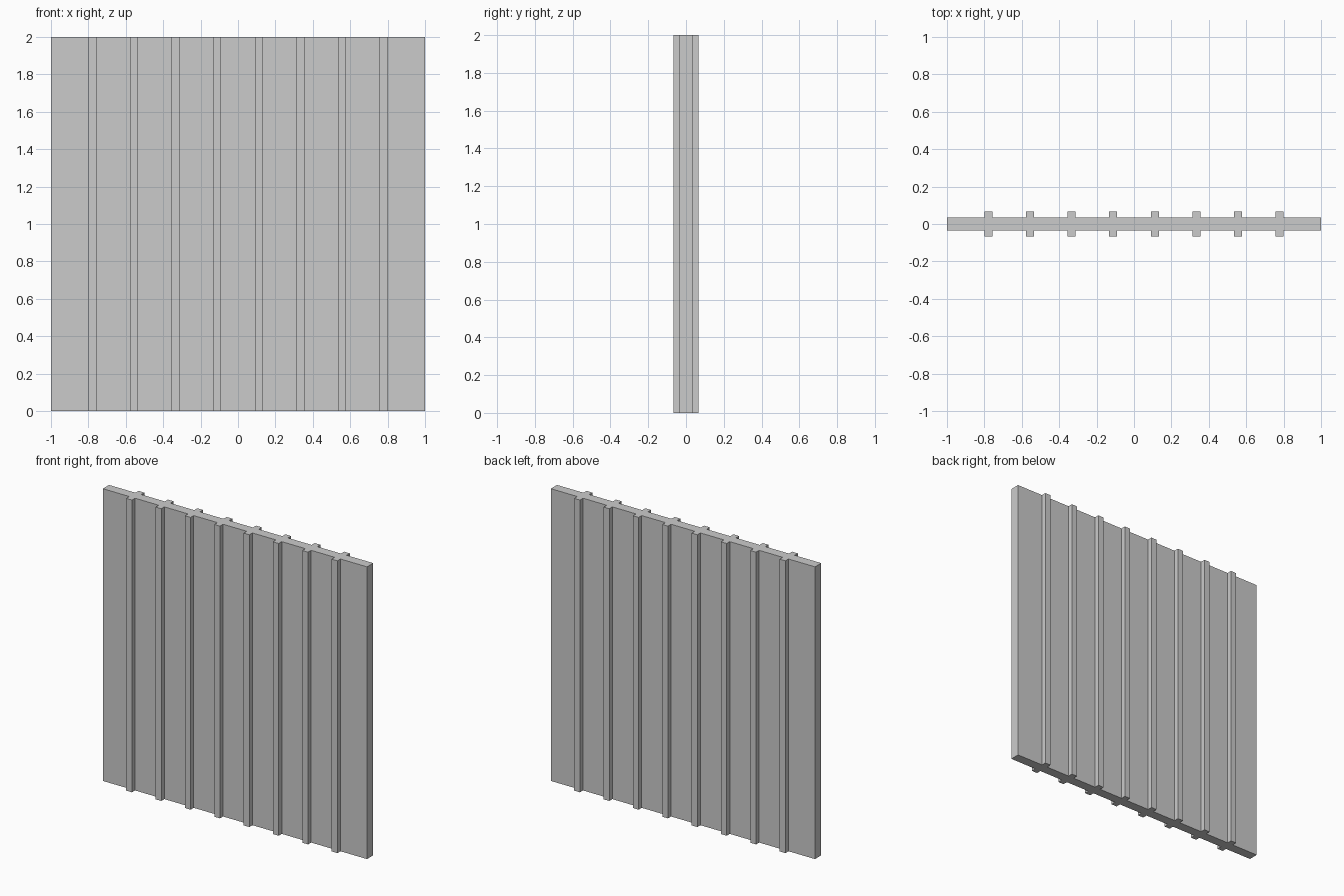
import bpy, bmesh

if "Cube" in bpy.data.objects:
    bpy.data.objects.remove(bpy.data.objects["Cube"])

RIBS = 8
PITCH = 2 / 9
HALF_W = 0.0215      # half rib width
PANEL_Y = 0.0335     # half panel thickness
RIB_Y = 0.067        # half depth over the ribs
HEIGHT = 2.0

# Front edge of the profile, left to right, stepping out at each rib
front = [(-1, -PANEL_Y)]
for i in range(RIBS):
    c = (i - (RIBS - 1) / 2) * PITCH
    front += [(c - HALF_W, -PANEL_Y), (c - HALF_W, -RIB_Y),
              (c + HALF_W, -RIB_Y), (c + HALF_W, -PANEL_Y)]
front.append((1, -PANEL_Y))

# Back edge is the front edge turned half way round
profile = front + [(-x, -y) for x, y in front]

# Ribbed panel: extrude the profile upwards
bm = bmesh.new()
base = bm.faces.new([bm.verts.new((x, y, 0)) for x, y in profile])
ext = bmesh.ops.extrude_face_region(bm, geom=[base], use_keep_orig=True)
top = [v for v in ext["geom"] if isinstance(v, bmesh.types.BMVert)]
bmesh.ops.translate(bm, verts=top, vec=(0, 0, HEIGHT))
bmesh.ops.recalc_face_normals(bm, faces=bm.faces)

mesh = bpy.data.meshes.new("ribbed_panel")
bm.to_mesh(mesh)
bm.free()
panel = bpy.data.objects.new("ribbed_panel", mesh)
bpy.context.collection.objects.link(panel)
